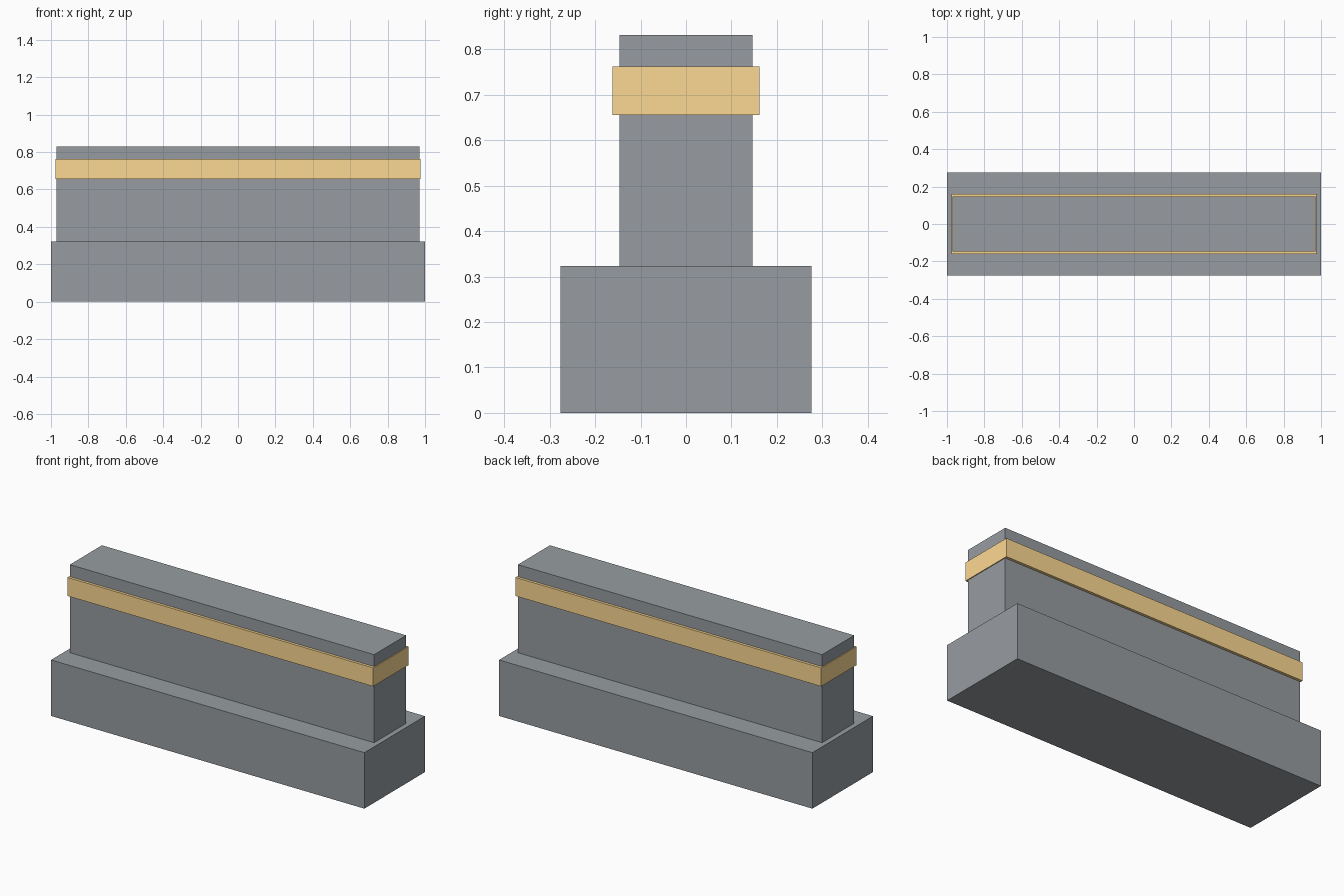
import bpy

if "Cube" in bpy.data.objects:
    bpy.data.objects.remove(bpy.data.objects["Cube"])


def material(name, rgb):
    mat = bpy.data.materials.new(name)
    mat.diffuse_color = (*rgb, 1.0)
    mat.use_nodes = True
    mat.node_tree.nodes["Principled BSDF"].inputs["Base Color"].default_value = mat.diffuse_color
    return mat


def box(name, half_x, half_y, z0, z1, mat):
    bpy.ops.mesh.primitive_cube_add(size=1, location=(0, 0, (z0 + z1) / 2))
    obj = bpy.context.object
    obj.name = name
    obj.scale = (2 * half_x, 2 * half_y, z1 - z0)
    bpy.ops.object.transform_apply(location=False, rotation=False, scale=True)
    obj.data.materials.append(mat)
    return obj


stone = material("slate_grey", (0.31, 0.335, 0.355))
gold = material("gold_trim", (0.98, 0.69, 0.29))

# Wide plinth and the narrower wall standing on it
box("base_plinth", 1.0, 0.276, 0.0, 0.323, stone)
box("upper_wall", 0.971, 0.146, 0.323, 0.831, stone)

# Golden band wrapped around the wall
box("trim_band", 0.976, 0.1615, 0.655, 0.762, gold)
